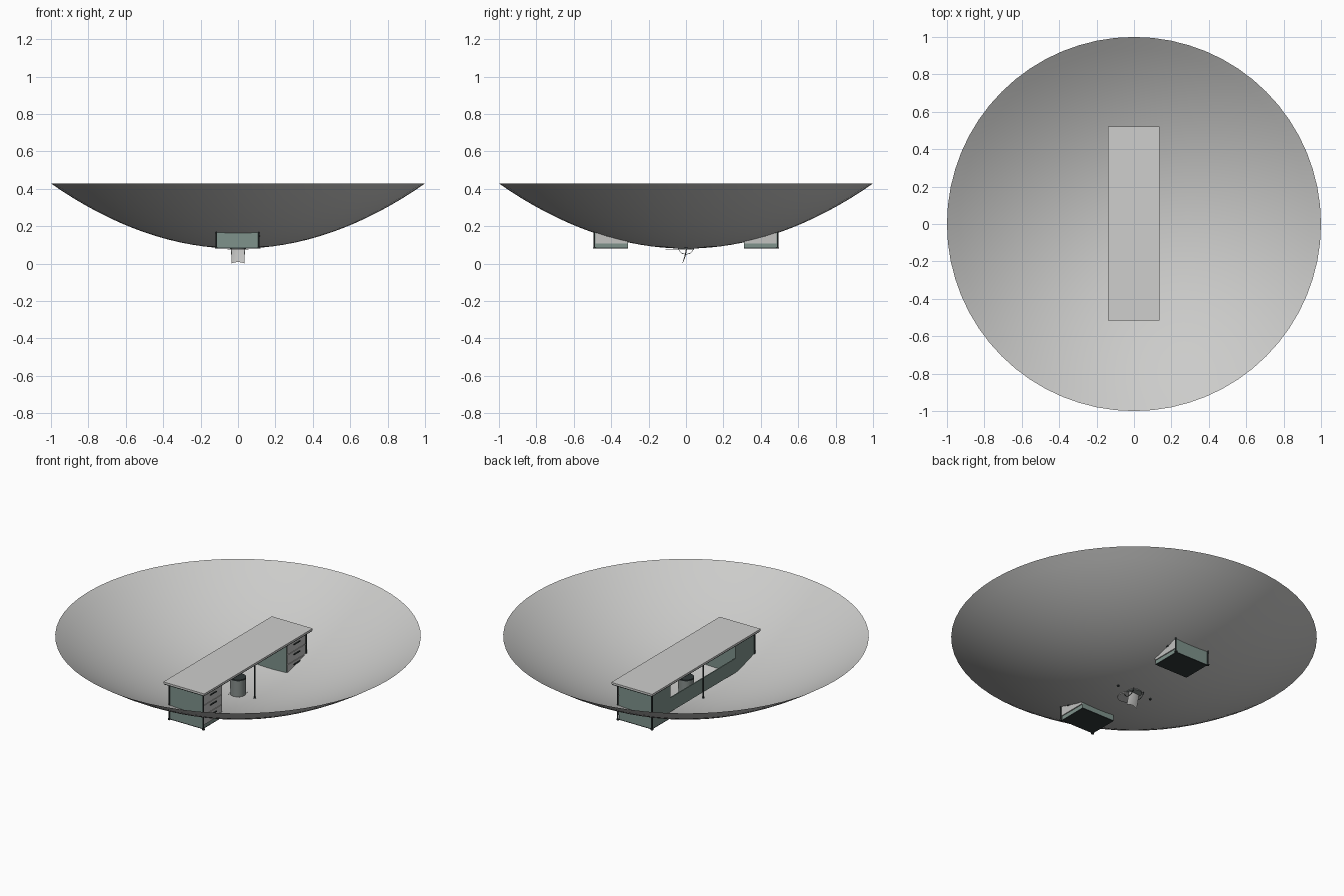
import bpy, bmesh, math
from mathutils import Vector

old = bpy.data.objects.get("Cube")
if old:
    bpy.data.objects.remove(old)


def material(name, r, g, b):
    m = bpy.data.materials.new(name)
    m.use_nodes = True
    m.diffuse_color = (r, g, b, 1)
    m.node_tree.nodes["Principled BSDF"].inputs["Base Color"].default_value = (r, g, b, 1)
    return m


shell_grey = material("shell grey", .6, .6, .59)
top_grey = material("worktop grey", .62, .62, .61)
green = material("muted green", .21, .29, .26)
drawer_grey = material("drawer grey", .54, .54, .53)
dark = material("dark metal", .03, .04, .04)
seat_grey = material("seat grey", .24, .27, .26)


def make(name, bm, mat, smooth=False):
    mesh = bpy.data.meshes.new(name)
    bm.to_mesh(mesh)
    bm.free()
    mesh.materials.append(mat)
    ob = bpy.data.objects.new(name, mesh)
    bpy.context.collection.objects.link(ob)
    if smooth:
        for o in bpy.context.selected_objects:
            o.select_set(False)
        ob.select_set(True)
        bpy.context.view_layer.objects.active = ob
        bpy.ops.object.shade_smooth_by_angle(angle=math.radians(40))


def box(name, lo, hi, mat):
    bm = bmesh.new()
    bmesh.ops.create_cube(bm, size=1)
    lo, hi = Vector(lo), Vector(hi)
    bmesh.ops.scale(bm, vec=hi - lo, verts=bm.verts)
    bmesh.ops.translate(bm, vec=(lo + hi) / 2, verts=bm.verts)
    make(name, bm, mat)


def rod(name, x, y, z0, z1, r, mat, sides=16):
    bm = bmesh.new()
    bmesh.ops.create_cone(bm, cap_ends=True, segments=sides, radius1=r, radius2=r, depth=z1 - z0)
    bmesh.ops.translate(bm, vec=(x, y, (z0 + z1) / 2), verts=bm.verts)
    make(name, bm, mat, True)


def tube(name, points, r, mat):
    curve = bpy.data.curves.new(name, "CURVE")
    curve.dimensions = "3D"
    curve.bevel_depth = r
    curve.bevel_resolution = 1
    line = curve.splines.new("POLY")
    line.points.add(len(points) - 1)
    for p, co in zip(line.points, points):
        p.co = (*co, 1)
    curve.materials.append(mat)
    ob = bpy.data.objects.new(name, curve)
    bpy.context.collection.objects.link(ob)


# Shallow dish, a parabola swept round
bm = bmesh.new()
rim = .428
prof = [bm.verts.new((i / 16, 0, .08 + (rim - .08) * (i / 16) ** 2)) for i in range(17)]
edges = [bm.edges.new(pair) for pair in zip(prof, prof[1:])]
bmesh.ops.spin(bm, geom=prof + edges, cent=(0, 0, 0), axis=(0, 0, 1),
               angle=math.tau, steps=64, use_duplicate=False)
bmesh.ops.remove_doubles(bm, verts=bm.verts, dist=.0005)
bmesh.ops.recalc_face_normals(bm, faces=bm.faces)
bmesh.ops.reverse_faces(bm, faces=bm.faces)
make("dish", bm, shell_grey, True)

# Worktop with a dark lower edge
box("worktop", (-.138, -.515, .302), (.135, .52, .312), top_grey)
box("worktop_edge", (-.135, -.512, .296), (.132, .517, .302), dark)

# Posts with feet, and rails under the top
for x in (-.116, .112):
    for y in (-.49, 0, .49):
        rod("post", x, y, .08, .296, .0045, dark, 10)
        rod("foot", x, y, .08, .086, .008, dark, 10)
    box("long_rail", (x - .004, -.49, .288), (x + .004, .49, .296), dark)
for y in (-.49, 0, .49):
    box("cross_rail", (-.116, y - .004, .288), (.112, y + .004, .296), dark)

# Pedestals at each end, drawers on one face, dark underside
for s in (-1, 1):
    ya, yb = sorted((s * .31, s * .487))
    box("pedestal", (-.114, ya, .086), (.106, yb, .288), green)
    box("pedestal_base", (-.114, ya, .081), (.106, yb, .086), dark)
    for i in range(3):
        z = .107 + i * .06
        box("drawer_front", (.106, ya + .004, z), (.112, yb - .004, z + .057), drawer_grey)
        y = (ya + yb) / 2
        box("drawer_handle", (.112, y - .03, z + .037), (.118, y + .03, z + .042), dark)

# Low panel closing the back of the knee space
box("knee_panel", (-.114, -.31, .12), (-.108, .31, .205), green)

# Inverted round chair: drum, seat plate, side hoops and curved back
rod("chair_drum", 0, 0, .076, .18, .043, seat_grey, 24)
rod("drum_band", 0, 0, .176, .184, .045, dark, 24)
rod("seat_plate", 0, -.055, .075, .079, .055, shell_grey, 24)
for x in (-.035, .035):
    arc = [math.pi * (1 + i / 10) for i in range(11)]
    tube("side_hoop", [(x, .04 * math.cos(a), .084 + .034 * math.sin(a)) for a in arc], .0015, dark)

bm = bmesh.new()
rows = []
for z, y in ((.078, 0), (.04, -.008), (0, -.02)):
    rows.append([])
    for i in range(-4, 5):
        bulge = 1 - (i / 4) ** 2
        lift = .008 * bulge if z == 0 else 0
        rows[-1].append(bm.verts.new((i * .00875, y + .006 * bulge, z + lift)))
for a, b in zip(rows, rows[1:]):
    for i in range(8):
        bm.faces.new((a[i], b[i], b[i + 1], a[i + 1]))
make("chair_back", bm, drawer_grey, True)
